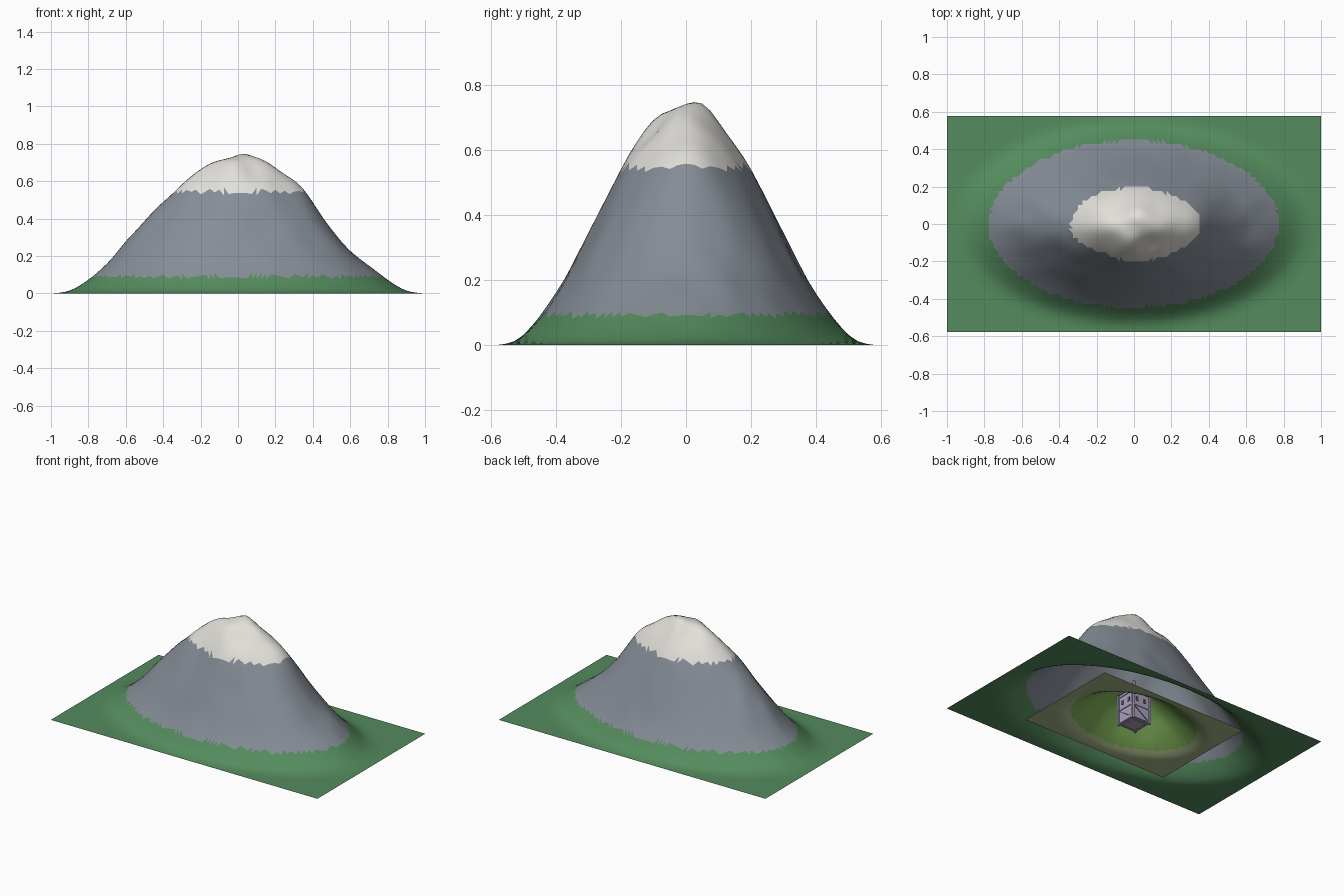
import bpy, bmesh, math
from mathutils import Vector, noise

if "Cube" in bpy.data.objects:
    bpy.data.objects.remove(bpy.data.objects["Cube"])


def material(name, rgb):
    m = bpy.data.materials.new(name)
    m.use_nodes = True
    m.diffuse_color = (*rgb, 1)
    bsdf = m.node_tree.nodes["Principled BSDF"]
    bsdf.inputs["Base Color"].default_value = (*rgb, 1)
    bsdf.inputs["Roughness"].default_value = 0.8
    return m


grass = material("grass green", (0.09, 0.26, 0.11))
rock = material("rock grey", (0.235, 0.265, 0.305))
snow = material("snow white", (0.76, 0.74, 0.70))
sand = material("sand", (0.39, 0.47, 0.25))
meadow = material("meadow green", (0.21, 0.43, 0.10))
wall = material("lavender wall", (0.40, 0.35, 0.50))
trim = material("dark trim", (0.10, 0.085, 0.13))

# Height of the slope at each tenth of the radius, from peak to foot
PROFILE = [0.725, 0.71, 0.655, 0.58, 0.48, 0.365, 0.255, 0.155, 0.072, 0.016, 0.0]


def slope(r):
    """Smoothly interpolated profile height."""
    if r >= 1:
        return 0.0
    i = int(r * 10)
    t = r * 10 - i
    at = lambda k: PROFILE[min(abs(k), 10)]
    a, b, c, d = at(i - 1), at(i), at(i + 1), at(i + 2)
    return max(0, b + 0.5 * t * (c - a + t * (2*a - 5*b + 4*c - d + t * (3*(b - c) + d - a))))


def bump(x, y, cx, cy, width, height):
    return height * math.exp(-((x - cx) ** 2 + (y - cy) ** 2) / width ** 2)


# Knolls and gullies: centre x, centre y, width, height
BUMPS = [(0.03, 0.05, 0.07, 0.02), (-0.19, 0.0, 0.07, 0.012), (0.17, 0.0, 0.08, 0.02),
         (-0.03, -0.10, 0.06, 0.025), (-0.18, -0.17, 0.08, -0.03), (0.08, -0.11, 0.05, -0.02),
         (-0.54, 0.0, 0.16, 0.025), (0.54, 0.0, 0.14, -0.03), (-0.08, 0.07, 0.05, -0.015),
         (0.34, 0.0, 0.09, 0.03)]


def mountain_height(x, y):
    r = math.hypot(x, y / 0.577)
    z = slope(r)
    fade = min(1, z * 4)
    z += sum(bump(x, y, *b) for b in BUMPS) * fade
    z += 0.014 * fade * noise.noise(Vector((x * 7, y * 9, 3)))
    return max(0, z)


def hill_height(x, y):
    r = math.hypot(x / 0.547, y / 0.375)
    z = slope(r) * 0.34
    return max(0, z + 0.008 * min(1, z * 6) * noise.noise(Vector((x * 9, y * 9, 8))))


def terrain(name, half_x, half_y, nx, ny, height, bands, mats):
    """Height sheet of triangles coloured in bands by their height."""
    bm = bmesh.new()
    bmesh.ops.create_grid(bm, x_segments=nx, y_segments=ny, size=1)
    for v in bm.verts:
        x, y = v.co.x * half_x, v.co.y * half_y
        v.co = (x, y, height(x, y))
    bmesh.ops.triangulate(bm, faces=bm.faces[:])
    for f in bm.faces:
        z = f.calc_center_median().z
        f.material_index = sum(z > b for b in bands)
        f.smooth = True
    return finish(name, bm, mats)


def finish(name, bm, mats):
    me = bpy.data.meshes.new(name)
    bm.to_mesh(me)
    bm.free()
    for m in mats:
        me.materials.append(m)
    ob = bpy.data.objects.new(name, me)
    bpy.context.collection.objects.link(ob)
    return ob


def box(name, center, size, mat, turn=(0, 0, 0)):
    bm = bmesh.new()
    bmesh.ops.create_cube(bm, size=1)
    bmesh.ops.scale(bm, vec=size, verts=bm.verts)
    ob = finish(name, bm, [mat])
    ob.location, ob.rotation_euler = center, turn
    return ob


# Mountain and the hill nested below it
terrain("mountain", 1, 0.577, 80, 46, mountain_height, (0.092, 0.545), (grass, rock, snow))
terrain("inner_hill", 0.547, 0.375, 60, 42, hill_height, (0.027,), (sand, meadow))

# Small tower under the hill
HALF, TALL = 0.066, 0.2
box("tower_body", (0, 0, TALL / 2 + 0.005), (2 * HALF, 2 * HALF, TALL), wall)
box("tower_base", (0, 0, 0.006), (0.1, 0.1, 0.012), wall)
for sx in (-1, 1):
    for sy in (-1, 1):
        box("corner_post", (sx * HALF, sy * HALF, 0.105), (0.014, 0.014, 0.21), wall)

# Bands, braces and windows repeated on the four walls
for k in range(4):
    a = k * math.pi / 2
    out = Vector((math.sin(a), -math.cos(a), 0))
    side = Vector((math.cos(a), math.sin(a), 0))
    for z in (0.012, 0.1, 0.19):
        box("wall_band", out * HALF + Vector((0, 0, z)), (0.13, 0.01, 0.008), wall, (0, 0, a))
    box("brace", out * HALF + Vector((0, 0, 0.055)), (0.13, 0.006, 0.005), trim, (0, 0.6, a))
    for s in (-1, 1):
        box("window", out * HALF + side * s * 0.03 + Vector((0, 0, 0.145)),
            (0.018, 0.006, 0.028), trim, (0, 0, a))

# Pointed roof with a finial above the hilltop
bm = bmesh.new()
bmesh.ops.create_cone(bm, cap_ends=True, segments=4, radius1=0.1, radius2=0.01, depth=0.06)
roof = finish("tower_roof", bm, [wall])
roof.location, roof.rotation_euler = (0, 0, 0.235), (0, 0, math.pi / 4)
box("finial", (0, 0, 0.285), (0.014, 0.014, 0.05), wall)
